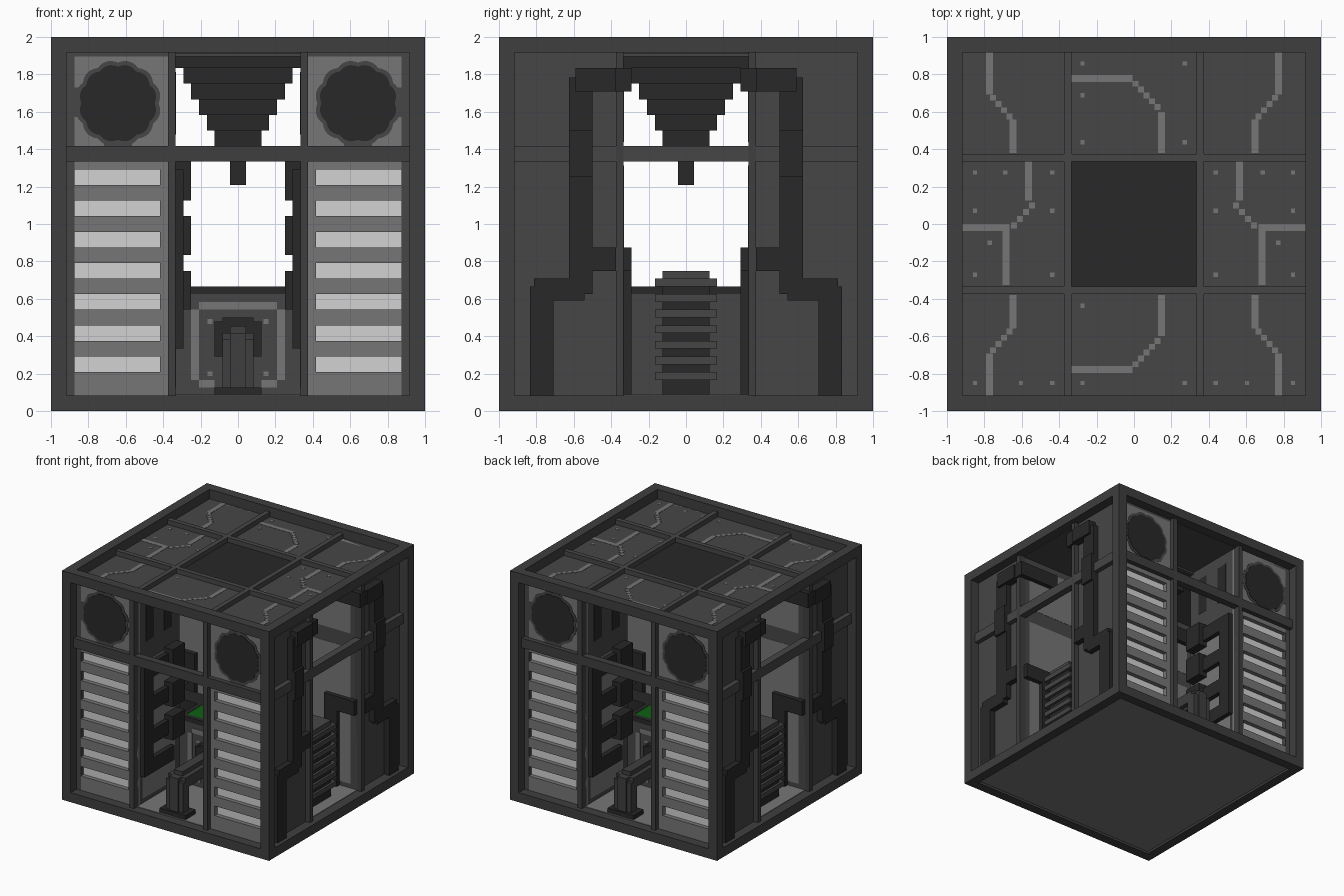
import bpy, bmesh, math
from mathutils import Vector

cube = bpy.data.objects.get("Cube")
if cube:
    bpy.data.objects.remove(cube, do_unlink=True)

U = 1 / 24  # modelling unit


def material(name, srgb):
    col = [((c / 255 + 0.055) / 1.055) ** 2.4 for c in srgb] + [1.0]
    m = bpy.data.materials.new(name)
    m.diffuse_color = col
    m.use_nodes = True
    m.node_tree.nodes["Principled BSDF"].inputs["Base Color"].default_value = col
    return m


FRAME = material("frame grey", (62, 62, 62))
PANEL = material("panel grey", (70, 70, 70))
DARK = material("dark metal", (40, 40, 40))
LIGHT = material("light panel", (118, 118, 118))
SLAT = material("pale slat", (210, 210, 210))
GREEN = material("green core", (14, 96, 20))


def finish(name, mat, bm):
    bmesh.ops.recalc_face_normals(bm, faces=bm.faces)
    me = bpy.data.meshes.new(name)
    bm.to_mesh(me)
    bm.free()
    me.materials.append(mat)
    ob = bpy.data.objects.new(name, me)
    bpy.context.collection.objects.link(ob)


def signs(sym):
    return [(sx, sy) for sx in ((1, -1) if "x" in sym else (1,))
            for sy in ((1, -1) if "y" in sym else (1,))]


def part(name, mat, boxes, sym=""):
    """Boxes (x0, x1, y0, y1, z0, z1) in units, mirrored over the axes in sym."""
    bm = bmesh.new()
    for b in boxes:
        for sx, sy in signs(sym):
            vs = bmesh.ops.create_cube(bm, size=1)["verts"]
            for v in vs:
                v.co = Vector((sx * (b[0] if v.co.x < 0 else b[1]),
                               sy * (b[2] if v.co.y < 0 else b[3]),
                               b[4] if v.co.z < 0 else b[5])) * U
    finish(name, mat, bm)


def scalloped(name, mat, r, y0, y1, cx, cz, lobes=12):
    """Scalloped disc facing front and back, on all four columns."""
    bm = bmesh.new()
    n = lobes * 6
    for sx, sy in signs("xy"):
        vs = []
        for i in range(n):
            a = 2 * math.pi * i / n
            q = r * (0.94 + 0.06 * abs(math.sin(lobes * a / 2)))
            vs.append(bm.verts.new(Vector((sx * (cx + q * math.cos(a)), sy * y0,
                                           cz + q * math.sin(a))) * U))
        f = bm.faces.new(vs)
        ext = bmesh.ops.extrude_face_region(bm, geom=[f])["geom"]
        for v in ext:
            if isinstance(v, bmesh.types.BMVert):
                v.co.y = sy * y1 * U
    finish(name, mat, bm)


# Outer cage
part("cage_posts", FRAME, [(22, 24, 22, 24, 0, 48)], "xy")
part("cage_rails_x", FRAME, [(-22, 22, 22, 24, z, z + 2) for z in (0, 46)], "y")
part("cage_rails_y", FRAME, [(22, 24, -22, 22, z, z + 2) for z in (0, 46)], "x")
part("face_posts", FRAME, [(8, 9, 21.5, 23, 2, 46), (21.5, 23, 8, 9, 2, 46)], "xy")
part("cross_bars_x", FRAME, [(-22, 22, 21.5, 23, 32, 34)], "y")
part("cross_bars_y", PANEL, [(21.5, 23, -22, 22, 32, 34)], "x")
part("roof_bars_x", PANEL, [(-22, 22, 8, 9, 45.5, 47)], "y")
part("roof_bars_y", PANEL, [(8, 9, -22, 22, 45.5, 47)], "x")

# Floor, roof and corner columns
part("bottom_plate", LIGHT, [(-22, 22, -22, 22, 0.5, 2)])
part("corridor_floor", LIGHT, [(-8, 8, -22, 22, 2, 2.1), (8, 22, -8, 8, 2, 2.1),
                               (-22, -8, -8, 8, 2, 2.1)])
part("roof_tiles", PANEL, [(8, 22, 8, 22, 45.5, 46)], "xy")
part("roof_tiles_side", PANEL, [(8, 22, -8, 8, 45.9, 46)], "x")
part("roof_tiles_end", PANEL, [(-8, 8, 8, 22, 45.9, 46)], "y")
part("roof_hatch", DARK, [(-8, 8, -8, 8, 45, 46)])
part("corner_columns", PANEL, [(8, 22, 8, 21, 2, 45.6), (21, 22, 21, 22, 2, 45.6)], "xy")

# Corridor wall linings, leaving a dark margin
part("wall_linings", LIGHT,
     [(7.95, 8, 9.5, 20.5, 3, 31.5), (9.5, 20.5, 7.95, 8, 3, 31.5),
      (9.5, 20.5, 7.95, 8, 34.5, 44.5)], "xy")
part("wall_slots", DARK, [(7.95, 8, 10.5, 13, 35.5, 43.5),
                          (7.95, 8, 16.5, 19, 35.5, 43.5)], "xy")

# Louvred panels front and back
louvres = range(5, 30, 4)
edges = [2] + [e for z in louvres for e in (z, z + 2)] + [46]
part("louvre_panel", LIGHT,
     [(8, 21, 21, 22, edges[i], edges[i + 1]) for i in range(0, len(edges), 2)]
     + [(8, 10, 21, 22, z, z + 2) for z in louvres], "xy")
part("louvre_slats", SLAT, [(10, 21, 21, 21.1, z, z + 2) for z in louvres], "xy")
part("fan_margin", PANEL, [(19.5, 21, 22, 22.1, 37.7, 41.5),
                           (13.6, 17.2, 22, 22.1, 34, 36)], "xy")
scalloped("fan_surround", PANEL, 5.55, 22, 22.1, 15.4, 39.5)
scalloped("fan_disc", DARK, 5.0, 22.1, 22.2, 15.4, 39.5)

# Central pedestal with a sunken glowing top and circuit trim
part("pedestal", PANEL, [(-8, 8, -8, 8, 2, 15)])
part("pedestal_cap", DARK, [(-8, 8, -8, 8, 15, 15.8)])
part("pedestal_rim", DARK, [(7, 8, 0, 8, 15.8, 16), (0, 7, 7, 8, 15.8, 16)], "xy")
part("pedestal_glow", GREEN, [(-7, 7, -7, 7, 15.8, 15.95)])
part("pedestal_trim", LIGHT,
     [(5, 6, 8, 8.1, 4, 13), (0, 5, 8, 8.1, 13, 14), (3, 5, 8, 8.1, 3, 4),
      (3.3, 3.9, 8, 8.1, 11.2, 11.8), (3.3, 3.9, 8, 8.1, 4.5, 5.1)], "xy")

# Hanging stepped cone
part("hanging_cone", DARK,
     [(-w, w, -w, w, z, z + 2) for w, z in zip((8, 7, 6, 5, 4, 3, 2), range(44, 30, -2))]
     + [(-1, 1, -1, 1, 29, 32)])

# Elbow pipes in front of and behind the pedestal
part("elbow_base", DARK, [(-3, 3, 18.3, 21.7, 2, 3), (-3, 3, 8, 10, 7, 11.5),
                          (-2, 2, 8, 10, 11.5, 12)], "y")
part("elbow_pipe", FRAME, [(-2, 2, 19, 21, 2, 9.2), (-1, 1, 18.6, 21.3, 2, 10),
                           (-2, 2, 10, 20.3, 7.8, 10), (-1, 1, 10, 19.8, 7.2, 10.9)], "y")

# Ribbed coils on the right and left
part("coil_core", DARK, [(15, 19.5, -3, 3, 2, 17), (8, 15, -2, 2, 13, 16)], "x")
part("coil_ribs", PANEL, [(14.5, 20, -4, 4, z, z + 1) for z in range(4, 17, 2)]
     + [(15, 19.5, -3, 3, 17, 18)], "x")

# Pipes on the side columns, turning into the corridor
part("side_pipes", DARK,
     [(22, 23.2, 17, 20, 2, 16), (22, 23.2, 13, 19.5, 14.2, 17), (22, 23.2, 12, 15, 15, 42.8),
      (22, 23.7, 12, 15, 30, 36), (22, 23.7, 9, 14.2, 41, 44), (22, 23.2, 9, 12, 18, 21),
      (15, 22, 7, 8, 18, 21), (15, 18, 7, 8, 2, 18),
      (21, 23.4, 7, 9, 41, 44), (14, 22, 7, 8, 41, 44)], "xy")

# Branching pipes on the front and back corridor walls
part("branch_pipes", DARK,
     [(7, 8, 18, 21, 8, 31)]
     + [(7, 8, 11, 18, z, z + 3) for z in (8, 14, 21, 28)]
     + [(6, 8, 9, 13, z, z + 5) for z in (13, 20, 27)], "xy")

# Circuit traces on the roof
H = 46.0, 46.05


def line(x0, x1, y0, y1):
    return (x0, x1, y0, y1, *H)


def dot(x, y, r=0.28):
    return line(x - r, x + r, y - r, y + r)


def diagonal(x0, y0, x1, y1, n=4):
    return [dot(x0 + (x1 - x0) * i / (n - 1), y0 + (y1 - y0) * i / (n - 1), 0.38)
            for i in range(n)]


part("roof_traces_corner", LIGHT,
     [line(18.1, 19, 16.6, 22), line(15.1, 16, 9.1, 13.4)]
     + diagonal(18.1, 16.2, 16, 13.8), "xy")
part("roof_traces_end", LIGHT,
     [line(-8, -0.2, 18.2, 19.1), line(3.1, 4, 9.1, 14.4), dot(-6.6, 10.5)]
     + diagonal(0.2, 18, 3, 15, 5), "y")
part("roof_traces_side", LIGHT,
     [line(13.1, 14, 3, 8), line(16, 22, -0.9, 0), line(16, 16.9, -7.8, 0),
      dot(20.4, 6.6), dot(16.5, 6.6), dot(10.5, 6.6), dot(20.4, 1.7), dot(10.5, 1.7),
      dot(18.5, -2.4), dot(20.4, -6.5), dot(10.5, -6.5)]
     + diagonal(13.1, 2.4, 15.4, -0.2), "x")
part("roof_studs", LIGHT, [dot(6.5, 20.6), dot(6.5, -20.4), dot(-6.6, 20.6), dot(-6.6, 16.5),
                           dot(-6.6, -20.4), dot(6.5, 10.5)])
part("roof_studs_corner", LIGHT, [dot(20.4, -20.4), dot(14.5, -20.4), dot(10.5, -20.4)], "x")
